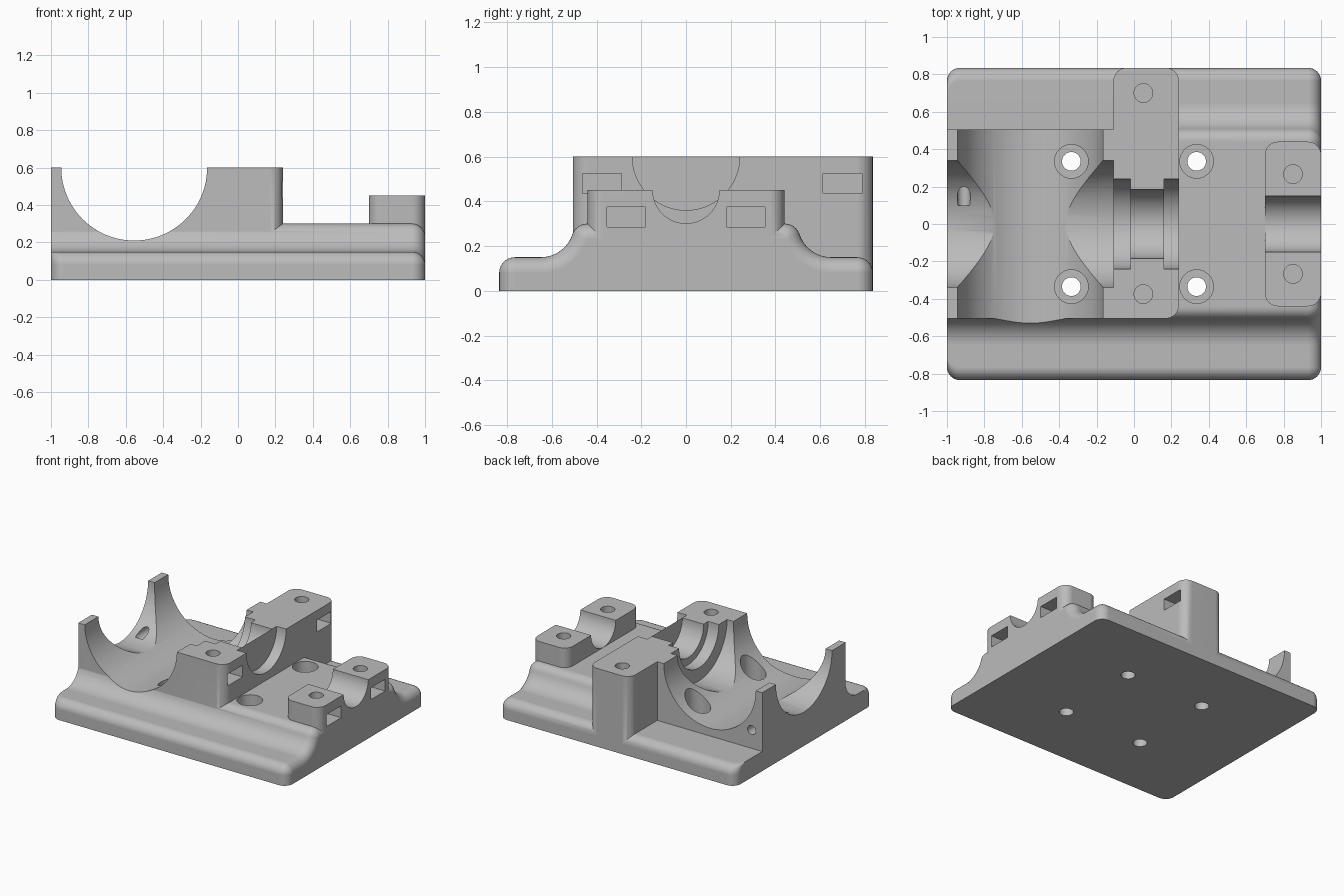
import bpy, bmesh, math
from mathutils import Matrix, Vector

if "Cube" in bpy.data.objects:
    bpy.data.objects.remove(bpy.data.objects["Cube"], do_unlink=True)

grey = bpy.data.materials.new("plain_grey")
grey.use_nodes = True
colour = (0.5, 0.5, 0.5, 1)
grey.diffuse_color = colour
grey.node_tree.nodes["Principled BSDF"].inputs["Base Color"].default_value = colour

FILLET = 0.07


def make(name, bm):
    bmesh.ops.recalc_face_normals(bm, faces=bm.faces)
    mesh = bpy.data.meshes.new(name)
    bm.to_mesh(mesh)
    bm.free()
    mesh.materials.append(grey)
    obj = bpy.data.objects.new(name, mesh)
    bpy.context.collection.objects.link(obj)
    return obj


def loft(name, rings):
    """Skin matching closed outlines and cap both ends."""
    bm = bmesh.new()
    loops = [[bm.verts.new(p) for p in ring] for ring in rings]
    n = len(loops[0])
    for a, b in zip(loops, loops[1:]):
        for i in range(n):
            j = (i + 1) % n
            bm.faces.new((a[i], a[j], b[j], b[i]))
    bm.faces.new(loops[0])
    bm.faces.new(loops[-1])
    return make(name, bm)


def box(name, low, high):
    low, high = Vector(low), Vector(high)
    bm = bmesh.new()
    bmesh.ops.create_cube(bm, size=1)
    for v in bm.verts:
        v.co = (low + high) / 2 + v.co * (high - low)
    return make(name, bm)


def rod(name, axis, centre, start, end, radius, segments=32):
    """Cylinder along an axis; centre gives the two other coordinates."""
    bm = bmesh.new()
    bmesh.ops.create_cone(bm, cap_ends=True, segments=segments, radius1=radius,
                          radius2=radius, depth=end - start)
    mid = (start + end) / 2
    a, b = centre
    turn, place = {
        "x": (Matrix.Rotation(math.pi / 2, 4, "Y"), (mid, a, b)),
        "y": (Matrix.Rotation(math.pi / 2, 4, "X"), (a, mid, b)),
        "z": (Matrix.Identity(4), (a, b, mid)),
    }[axis]
    bm.transform(Matrix.Translation(place) @ turn)
    return make(name, bm)


def prism(name, corners, low, high, steps=8):
    """Extruded plan; corners are (x, y, rounded), counter-clockwise."""
    plan = []
    for i, (x, y, rounded) in enumerate(corners):
        p = Vector((x, y))
        if not rounded:
            plan.append(p)
            continue
        u = (Vector(corners[i - 1][:2]) - p).normalized()
        v = (Vector(corners[(i + 1) % len(corners)][:2]) - p).normalized()
        for k in range(steps + 1):
            t = math.pi / 2 * k / steps
            plan.append(p + FILLET * (u * (1 - math.sin(t)) + v * (1 - math.cos(t))))
    return loft(name, [[(p.x, p.y, z) for p in plan] for z in (low, high)])


def combine(target, other, operation):
    mod = target.modifiers.new("cut", "BOOLEAN")
    mod.operation, mod.solver, mod.object = operation, "EXACT", other
    bpy.context.view_layer.objects.active = target
    bpy.ops.object.modifier_apply(modifier=mod.name)
    bpy.data.objects.remove(other, do_unlink=True)


def arc(cy, cz, r, a0, a1, steps):
    for k in range(steps + 1):
        t = math.radians(a0 + (a1 - a0) * k / steps)
        yield cy + r * math.cos(t), cz + r * math.sin(t)


def base_ring(x, offset, side):
    """Stepped base outline, shrunk all round by offset, or at the sides only."""
    half = [(0.835 - offset - side, 0)]
    half += arc(0.765 - side, 0.08, FILLET - offset, 0, 90, 8)
    half += arc(0.65, 0.30, 0.15 + offset, 270, 198.55, 12)
    half += arc(0.4414, 0.23, FILLET - offset, 18.55, 90, 8)
    return [(x, y, z) for y, z in half] + [(x, -y, z) for y, z in reversed(half)]


# Base: rounded left corners, fully rounded right end
rings = []
angles = [math.pi / 2 * k / 8 for k in range(9)]
for t in angles:
    rings.append(base_ring(-1 + FILLET * (1 - math.cos(t)), 0, FILLET * (1 - math.sin(t))))
for t in angles:
    rings.append(base_ring(1 - FILLET * (1 - math.sin(t)), 0.069 * (1 - math.cos(t)), 0))
body = loft("motor_mount_body", rings)

# Flat shelf behind the housing
combine(body, box("shelf_cut", (-1.1, 0.505, 0.15), (-0.11, 0.7, 0.7)), "DIFFERENCE")

# Main housing with the rear post
combine(body, prism("housing", [
    (-1, -0.505, False), (0.24, -0.505, True), (0.24, 0.835, True),
    (-0.11, 0.835, True), (-0.11, 0.505, False), (-1, 0.505, False)], 0.06, 0.6), "UNION")

# Small end support
combine(body, prism("end_support", [
    (0.7, -0.44, True), (1, -0.44, True), (1, 0.44, True), (0.7, 0.44, True)],
    0.15, 0.45), "UNION")

# Large cross trough and the stepped lengthwise bearing seat
cutters = [rod("trough", "y", (-0.555, 0.6), -0.7, 0.7, 0.39, 96)]
for start, end, radius in ((-1.1, -0.11, 0.34), (-0.12, -0.02, 0.24),
                           (-0.03, 0.16, 0.185), (0.16, 0.3, 0.24)):
    cutters.append(rod("bearing_seat", "x", (0, 0.6), start, end, radius, 72))
cutters.append(rod("shaft_seat", "x", (0, 0.45), 0.6, 1.1, 0.149, 64))

# Mounting holes with counterbores
for x in (-0.335, 0.335):
    for y in (-0.335, 0.335):
        cutters.append(rod("screw_hole", "z", (x, y), -0.1, 0.4, 0.05))
        cutters.append(rod("counterbore", "z", (x, y), 0.15, 0.7, 0.09))

# Clamp screw holes and nut slots: x, y, slot start, face, slot floor
for x, y, inner, face, floor in ((0.05, 0.7, -0.04, 0.24, 0.435),
                                 (0.05, -0.375, -0.04, 0.24, 0.435),
                                 (0.85, 0.267, 0.765, 1, 0.285),
                                 (0.85, -0.267, 0.765, 1, 0.285)):
    cutters.append(rod("clamp_hole", "z", (x, y), floor - 0.1, 0.7, 0.05))
    cutters.append(box("nut_slot", (inner, y - 0.087, floor),
                       (face + 0.05, y + 0.087, floor + 0.09)))

# Small hole in the rear wall
cutters.append(rod("rear_hole", "y", (-0.91, 0.29), 0.1, 0.6, 0.035))
for cutter in cutters:
    combine(body, cutter, "DIFFERENCE")

# Smooth curves, crisp edges
bpy.ops.object.select_all(action="DESELECT")
body.select_set(True)
bpy.context.view_layer.objects.active = body
bpy.ops.object.shade_smooth_by_angle(angle=math.radians(30))
weighted = body.modifiers.new("weighted_normals", "WEIGHTED_NORMAL")
weighted.keep_sharp = True
